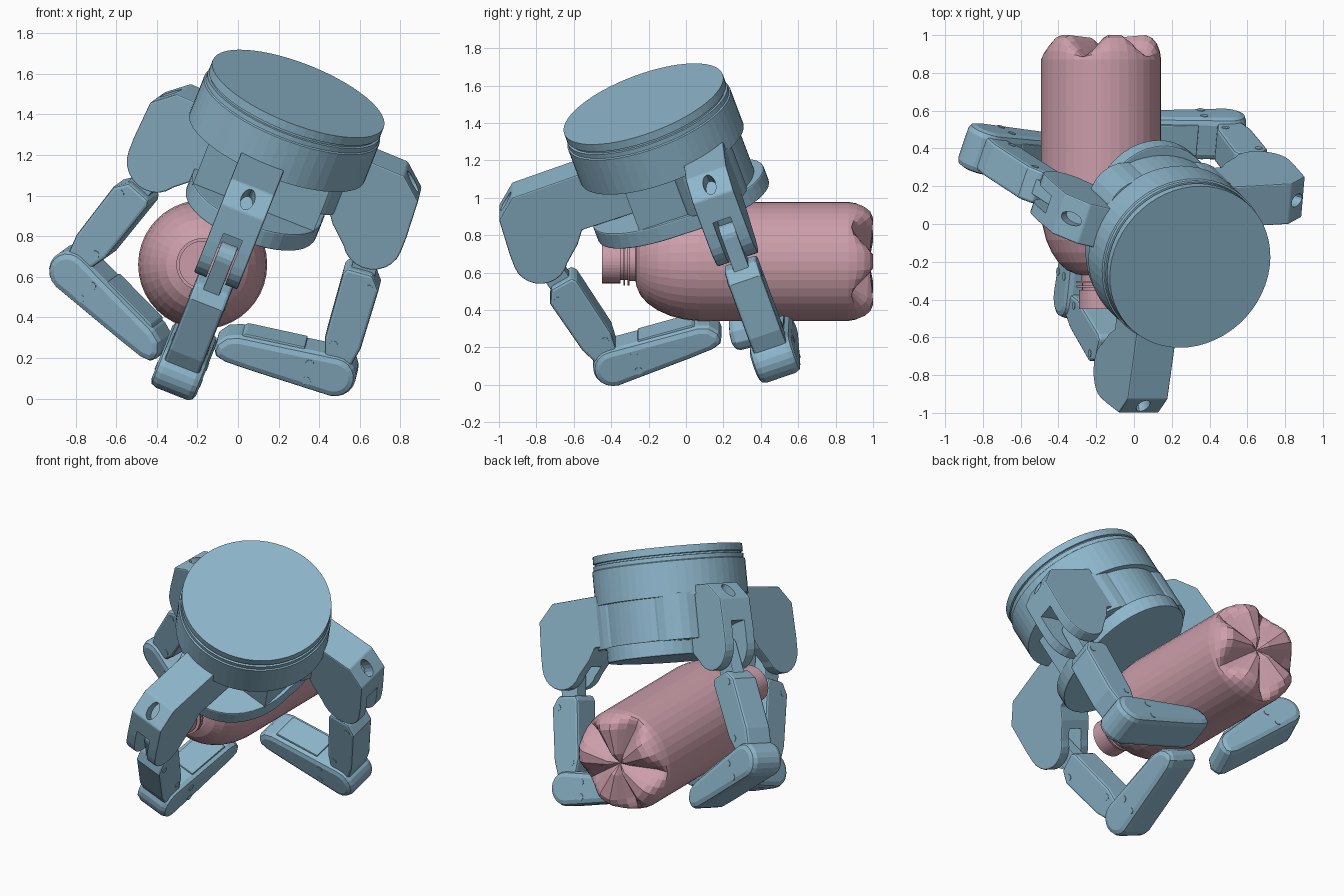
import bpy, bmesh
from math import sin, cos, pi, radians
from mathutils import Matrix, Vector

if "Cube" in bpy.data.objects:
    bpy.data.objects.remove(bpy.data.objects["Cube"])

STEEL = bpy.data.materials.new("blue_grey")
STEEL.diffuse_color = (0.27, 0.47, 0.6, 1)
STEEL.use_nodes = True
STEEL.node_tree.nodes["Principled BSDF"].inputs["Base Color"].default_value = STEEL.diffuse_color
PINK = bpy.data.materials.new("pink")
PINK.diffuse_color = (0.6, 0.34, 0.4, 1)
PINK.use_nodes = True
PINK.node_tree.nodes["Principled BSDF"].inputs["Base Color"].default_value = PINK.diffuse_color


def finish(name, bm, mat, matrix=Matrix(), bevel=0, segs=2):
    bmesh.ops.recalc_face_normals(bm, faces=bm.faces)
    me = bpy.data.meshes.new(name)
    bm.to_mesh(me)
    bm.free()
    ob = bpy.data.objects.new(name, me)
    bpy.context.collection.objects.link(ob)
    me.materials.append(mat)
    ob.matrix_world = matrix
    if bevel:
        m = ob.modifiers.new("bevel", 'BEVEL')
        m.width, m.segments, m.limit_method = bevel, segs, 'ANGLE'
        m.angle_limit = radians(40)
    return ob


def prism(name, pts, width, matrix, bevel=0, axis='Y', z0=0, mat=STEEL):
    """Extrude a 2D profile: along local Y (centred) or local Z (from z0)."""
    bm = bmesh.new()
    if axis == 'Y':
        vs = [bm.verts.new((x, -width / 2, z)) for x, z in pts]
        step = Vector((0, width, 0))
    else:
        vs = [bm.verts.new((x, y, z0)) for x, y in pts]
        step = Vector((0, 0, width))
    ext = bmesh.ops.extrude_face_region(bm, geom=[bm.faces.new(vs)], use_keep_orig=True)
    bmesh.ops.translate(bm, vec=step, verts=[g for g in ext['geom'] if isinstance(g, bmesh.types.BMVert)])
    return finish(name, bm, mat, matrix, bevel)


def lathe(name, prof, n, mat, matrix, wave=None):
    """Spin (radius, height, groove) rows round local Z; wave scales the groove depth."""
    bm = bmesh.new()
    rings = []
    for r, z, g in prof:
        if r == 0:
            rings.append([bm.verts.new((0, 0, z))] * n)
            continue
        rings.append([bm.verts.new((r * cos(2 * pi * i / n), r * sin(2 * pi * i / n),
                                    z - (g * wave(i) if g else 0))) for i in range(n)])
    for a, b in zip(rings, rings[1:]):
        for i in range(n):
            j = (i + 1) % n
            bm.faces.new(dict.fromkeys((a[i], a[j], b[j], b[i])))
    return finish(name, bm, mat, matrix)


def arc(cx, cy, r, a0, a1, n):
    return [(cx + r * cos(radians(a0 + (a1 - a0) * i / n)),
             cy + r * sin(radians(a0 + (a1 - a0) * i / n))) for i in range(n + 1)]


def cut(ob, cutter):
    m = ob.modifiers.new("cut", 'BOOLEAN')
    m.object, m.operation, m.solver = cutter, 'DIFFERENCE', 'EXACT'
    cutter.hide_render = True
    bpy.context.view_layer.update()
    bpy.context.view_layer.objects.active = ob
    for mod in list(ob.modifiers):
        bpy.ops.object.modifier_apply(modifier=mod.name)
    bpy.data.objects.remove(cutter)


# Bottle lying along y, with a base of five lobes parted by V grooves
bottle = Matrix.Translation((-0.174, 0, 0.66)) @ Matrix.Rotation(-pi / 2, 4, 'X')


def groove(i):
    return max(0, 1 - abs((i * 9) % 72 - 36) / 24)


lathe("bottle", [(0, -.45, 0), (.117, -.45, 0), (.117, -.35, 0), (.1, -.35, 0), (.1, -.335, 0),
                 (.13, -.335, 0), (.13, -.325, 0), (.1, -.325, 0), (.1, -.312, 0), (.13, -.312, 0),
                 (.13, -.302, 0), (.105, -.302, 0), (.105, -.27, 0), (.13, -.266, 0), (.18, -.245, 0),
                 (.225, -.205, 0), (.262, -.15, 0), (.291, -.085, 0), (.31, -.01, 0), (.318, .07, 0),
                 (.318, .3, 0), (.318, .6, 0), (.318, .87, 0), (.311, .915, .03), (.295, .955, .07),
                 (.27, .985, .1), (.235, 1, .115), (.07, .985, .05), (0, .94, 0)],
      40, PINK, bottle, groove)

# Tilted gripper frame, origin at the centre of the top disc
Z = Vector((.346, -.33, .877)).normalized()
X = Vector((.929, 0, -.367)).normalized()
Y = Z.cross(X).normalized()
HAND = Matrix.Translation((.297, -.2275, 1.502)) @ Matrix((X, Y, Z)).transposed().to_4x4()

# Wrist housing with stepped rim
lathe("wrist_housing", [(0, 0, 0), (.453, 0, 0), (.453, -.045, 0), (.442, -.048, 0), (.442, -.058, 0),
                        (.455, -.06, 0), (.455, -.085, 0), (.463, -.09, 0), (.463, -.3, 0), (0, -.3, 0)],
      56, STEEL, HAND)

# Palm block, palm plate and spread hubs
prism("palm_block", [(max(-.32, min(.32, x)), max(-.22, y)) for x, y in arc(0, 0, .43, 3, 357, 59)],
      .3, HAND, 0, 'Z', -.57)
prism("palm_plate", [(x * .7 * (1 + .25 * abs(y)), y) for x, y in arc(0, 0, .485, 0, 352.5, 47)],
      .095, HAND, .008, 'Z', -.655)
for side, name in ((1, "right_hub"), (-1, "left_hub")):
    prism(name, arc(side * .2, .2, .19, 0, 345, 23), .28, HAND, 0, 'Z', -.565)

# Finger profiles
ARM = [(.2, -.235), (.83, -.25), (.94, -.35), (.952, -.55)] + arc(.805, -.63, .147, 0, -150, 10) + \
      [(.59, -.62), (.54, -.55), (.2, -.55)]
SLOT = [(.56, -.95), (.65, -.56), (.86, -.5), (1.1, -.47), (1.1, -.95)]
NECK = arc(0, 0, .065, 90, 270, 8) + [(.25, -.06), (.25, .06)]
MIDDLE = [(.17, -.08), (.2, -.095), (.55, -.095), (.68, -.06), (.68, .06), (.56, .09), (.24, .098), (.17, .05)]
DISTAL = arc(0, 0, .107, 90, 270, 10) + [(.5, -.103), (.56, -.085), (.6, -.04), (.61, 0),
                                         (.59, .03), (.54, .05), (.4, .067)]
OVAL = [(.034 * cos(k * pi / 8), .06 * sin(k * pi / 8)) for k in range(16)]


def link_frame(base, a, b):
    d = Vector((b[0] - a[0], 0, b[1] - a[1])).normalized()
    side = Vector((0, 1, 0))
    rot = Matrix((d, side, d.cross(side))).transposed().to_4x4()
    return base @ Matrix.Translation((a[0], 0, a[1])) @ rot


def finger(name, origin, angle, j1, j2, tip, root=.36):
    base = HAND @ Matrix.Translation((*origin, 0)) @ Matrix.Rotation(radians(angle), 4, 'Z')
    # Knuckle arm with slot and oval opening
    arm = prism(name + "_arm", [(max(x, root), z) for x, z in ARM], .23, base, .008)
    cut(arm, prism("slot", SLOT, .1, base))
    tilt = base @ Matrix.Translation((.885, 0, -.3)) @ Matrix.Rotation(radians(42), 4, 'Y') \
        @ Matrix.Rotation(pi / 2, 4, 'Z')
    cut(arm, prism("opening", OVAL, .2, tilt, 0, 'Z', -.08))
    # Middle link
    f = link_frame(base, j1, j2)
    prism(name + "_neck", NECK, .085, f, .005)
    prism(name + "_middle_link", MIDDLE, .185, f, .015)
    for t, q in ((.24, .05), (.57, -.045)):
        prism(name + "_middle_screw", arc(t, q, .02, 0, 330, 11), .191, f)
    # Fingertip link with inner pad
    f = link_frame(base, j2, tip)
    prism(name + "_tip_link", DISTAL, .235, f, .035)
    prism(name + "_pad", [(.17, -.116), (.47, -.116), (.5, -.09), (.17, -.09)], .17, f, .006)
    for q in (-.045, .045):
        prism(name + "_tip_screw", arc(.13, q, .021, 0, 330, 11), .241, f)


finger("front_finger", (-.04, 0), -90, (.8, -.65), (.648, -1.36), (.035, -1.39), .2)
finger("right_finger", (-.2, .23), 2.5, (.8, -.64), (.872, -1.365), (.265, -1.46))
finger("left_finger", (.28, -.018), 168, (.8, -.64), (1.01, -1.343), (.45, -1.555))
